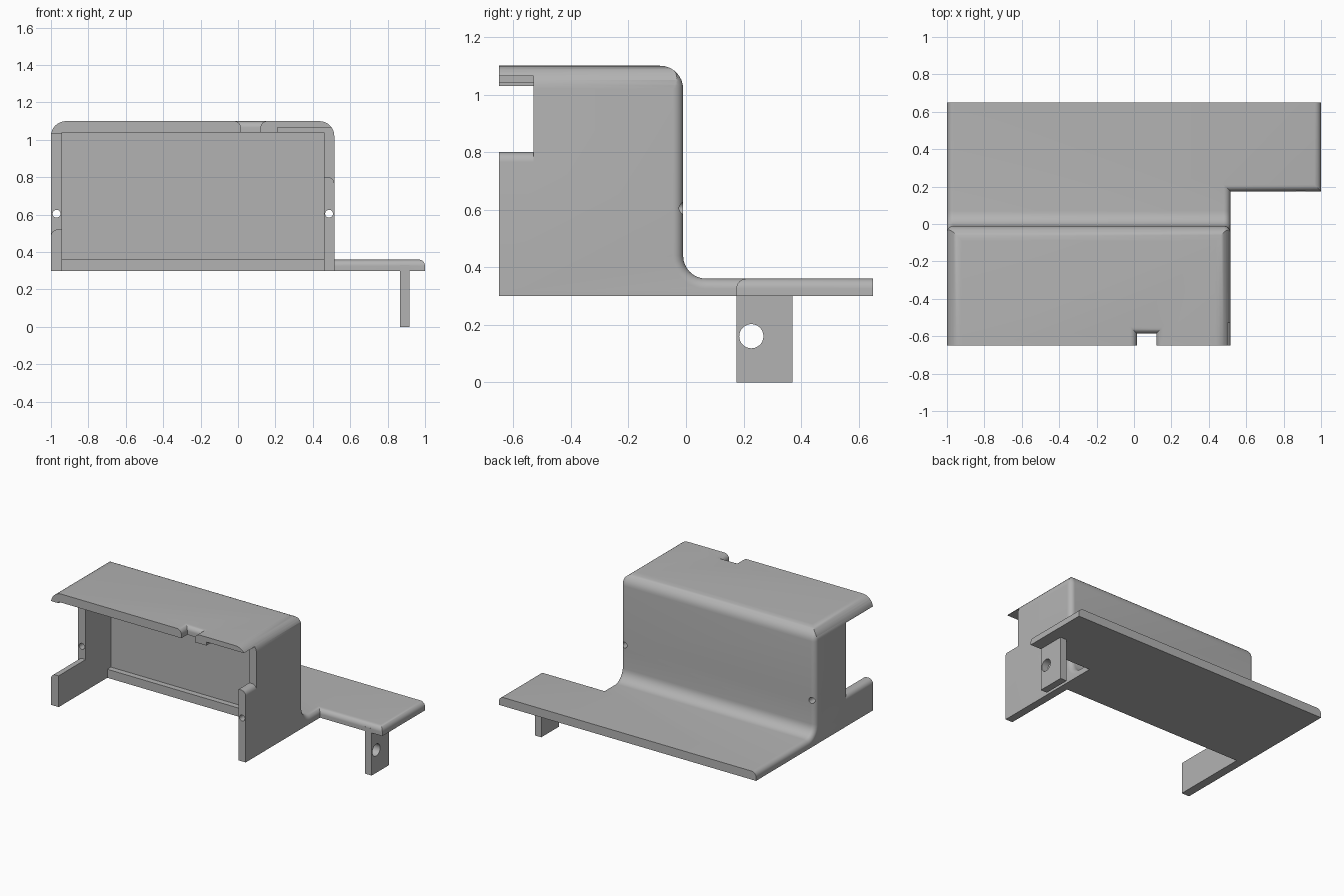
import bpy, bmesh
from math import sin, cos, pi, radians

if "Cube" in bpy.data.objects:
    bpy.data.objects.remove(bpy.data.objects["Cube"])

grey = bpy.data.materials.new("plain_grey")
grey.use_nodes = True
colour = (0.45, 0.45, 0.45, 1)
grey.diffuse_color = colour
grey.node_tree.nodes["Principled BSDF"].inputs["Base Color"].default_value = colour

EDGE, BEND, STEPS = 0.035, 0.08, 8


def loft(name, rings):
    """Closed solid through rings with equal point counts."""
    bm = bmesh.new()
    loops = [[bm.verts.new(p) for p in ring] for ring in rings]
    n = len(loops[0])
    for a, b in zip(loops, loops[1:]):
        for i in range(n):
            j = (i + 1) % n
            bm.faces.new((a[i], a[j], b[j], b[i]))
    bm.faces.new(loops[0])
    bm.faces.new(loops[-1])
    bmesh.ops.recalc_face_normals(bm, faces=bm.faces)
    mesh = bpy.data.meshes.new(name)
    bm.to_mesh(mesh)
    bm.free()
    ob = bpy.data.objects.new(name, mesh)
    bpy.context.collection.objects.link(ob)
    mesh.materials.append(grey)
    return ob


def extrude(name, profile, axis, lo, hi):
    place = {"x": lambda a, b, t: (t, a, b),
             "y": lambda a, b, t: (a, t, b)}[axis]
    return loft(name, [[place(a, b, t) for a, b in profile] for t in (lo, hi)])


def arc(cx, cy, r, start, end, n=STEPS):
    angles = [radians(start + (end - start) * i / n) for i in range(n + 1)]
    return [(cx + r * cos(t), cy + r * sin(t)) for t in angles]


def rect(x0, x1, y0, y1):
    return [(x0, y0), (x1, y0), (x1, y1), (x0, y1)]


def combine(target, tool, operation):
    mod = target.modifiers.new("join", "BOOLEAN")
    mod.object, mod.operation, mod.solver = tool, operation, "EXACT"
    graph = bpy.context.evaluated_depsgraph_get()
    mesh = bpy.data.meshes.new_from_object(target.evaluated_get(graph))
    target.modifiers.clear()
    target.data = mesh
    bpy.data.objects.remove(tool)


# Rounding samples: (distance along the edge, inset)
rounding = [(EDGE * (1 - cos(t)), EDGE * (1 - sin(t)))
            for t in [i * pi / 2 / STEPS for i in range(STEPS + 1)]]


# Hood and rear plate share one bent side profile, inset near both ends
def side_profile(inset):
    return ([(-0.65, 0.3), (0.65, 0.3), (0.65, 0.36 - inset)]
            + arc(0.07, 0.44, BEND + inset, 270, 180)
            + arc(-0.09, 1.02, BEND - inset, 0, 90)
            + [(-0.65, 1.1 - inset)])


slices = ([(-1 + d, s) for d, s in rounding]
          + [(0.515 - d, s) for d, s in reversed(rounding)])
cover = loft("cover", [[(x, y, z) for y, z in side_profile(s)] for x, s in slices])

# Larger rounding along the hood's upper sides
front_outline = ([(-1, 0.2), (0.515, 0.2)] + arc(0.515 - BEND, 1.1 - BEND, BEND, 0, 90)
                 + arc(-1 + BEND, 1.1 - BEND, BEND, 90, 180))
combine(cover, extrude("outline", front_outline, "y", -0.8, 0.8), "INTERSECT")

# Open cavity with a low ledge at the back
cavity = [(-0.8, 0.2), (-0.11, 0.2), (-0.11, 0.36), (-0.07, 0.36),
          (-0.07, 1.04), (-0.8, 1.04)]
combine(cover, extrude("cavity", cavity, "x", -0.94, 0.46), "DIFFERENCE")

# Side extension of the plate, rounded on its two free top edges
levels = [(0.3, 0)] + [(0.36 - EDGE + EDGE * sin(t), EDGE * (1 - cos(t)))
                       for t in [i * pi / 2 / STEPS for i in range(STEPS + 1)]]
extension = loft("extension", [[(x, y, z) for x, y in rect(0.4, 1 - s, 0.175 + s, 0.65)]
                               for z, s in levels])
combine(cover, extension, "UNION")

# Hanging tab with a round hole
tab = extrude("tab", rect(0.175, 0.37, 0, 0.33), "x", 0.867, 0.917)
combine(tab, extrude("tab_hole", arc(0.227, 0.16, 0.042, 0, 352.5, 47), "x", 0.8, 1),
        "DIFFERENCE")
combine(cover, tab, "UNION")

# Side openings above rounded posts
left_opening = ([(0.21, 1.065), (0.7, 1.065), (0.7, 0.8 - EDGE)]
                + arc(0.515 - EDGE, 0.8 - EDGE, EDGE, 0, 90) + [(0.21, 0.8)])
combine(cover, extrude("left_opening", left_opening, "y", -0.8, -0.53), "DIFFERENCE")
right_opening = ([(-0.92, 1.03), (-1.2, 1.03), (-1.2, 0.52 - EDGE)]
                 + arc(-1 + EDGE, 0.52 - EDGE, EDGE, 180, 90) + [(-0.92, 0.52)])
combine(cover, extrude("right_opening", right_opening, "y", -0.8, -0.35), "DIFFERENCE")

# Flared notch in the top front lip
flare = [(0.9, 0)] + [(z + 0.74, s) for z, s in levels[1:]] + [(1.2, EDGE)]
notch = loft("notch", [[(x, y, z) for x, y in rect(0.015 - s, 0.12 + s, -0.8, -0.585 + s)]
                       for z, s in flare])
combine(cover, notch, "DIFFERENCE")

# Long screw holes through both side walls
for x in (-0.97, 0.487):
    hole = extrude("screw_hole", arc(x, 0.605, 0.021, 0, 345, 23), "y", -0.8, 0.03)
    combine(cover, hole, "DIFFERENCE")

bpy.ops.object.select_all(action="DESELECT")
cover.select_set(True)
bpy.context.view_layer.objects.active = cover
bpy.ops.object.shade_smooth_by_angle(angle=radians(30))
